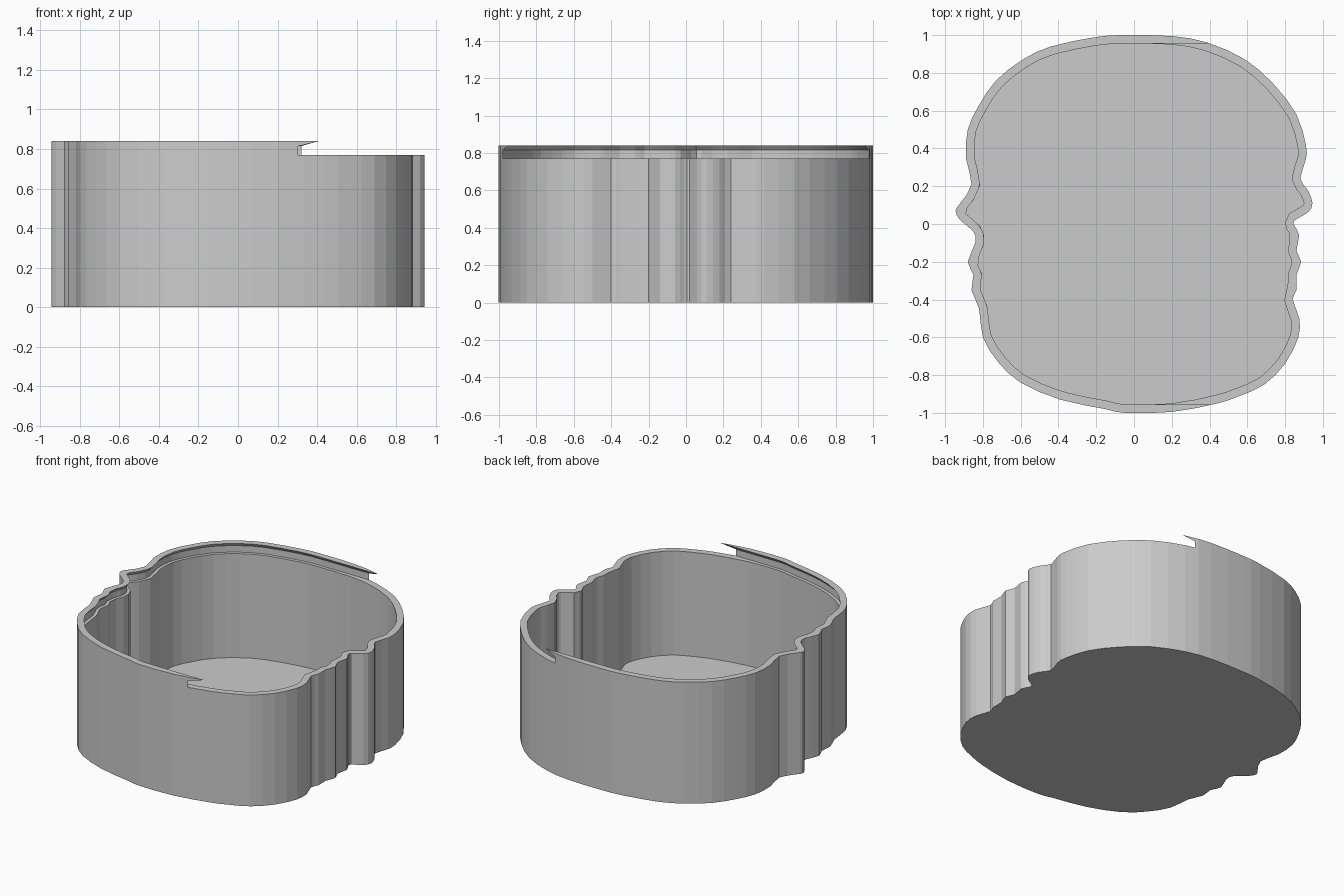
import bpy, bmesh, math
from mathutils import Vector, geometry

if "Cube" in bpy.data.objects:
    bpy.data.objects.remove(bpy.data.objects["Cube"])

HEIGHT, LEDGE, GROOVE_TOP, FLOOR = 0.84, 0.77, 0.815, 0.05
WALL, GROOVE = 0.045, 0.023

# Outline of each side from back to front, in hundredths
LEFT_SIDE = [(-5, 100), (-20, 99), (-44, 94), (-59, 87), (-73, 76), (-82, 63), (-88, 50),
             (-89, 35), (-86, 21), (-92, 11), (-94.5, 7), (-92, 2), (-85, -4), (-84, -10),
             (-88, -20), (-85, -27), (-86, -35), (-82, -45), (-80, -60), (-72, -73),
             (-60, -84), (-39, -93), (-15, -98), (-5, -100)]
RIGHT_SIDE = [(20, 99.5), (39, 96), (59, 87), (74, 74), (86, 58), (91, 42), (91, 34), (88, 24),
              (92, 18), (94.5, 11), (92, 6), (85, 2), (85, -1), (87.5, -6), (86, -14),
              (88.5, -20), (86, -27), (86, -35), (84, -40), (87.5, -50), (87, -60), (80, -74),
              (69, -85), (56, -91), (44, -95), (20, -99.5)]


def smooth_loop(points, steps=2):
    """Closed spline through the points."""
    p = [Vector(q) / 100 for q in points]
    out = []
    for i in range(len(p)):
        a, b, c, d = (p[(i + k - 1) % len(p)] for k in range(4))
        for s in range(steps):
            t = s / steps
            out.append(b + (c - a) * t / 2 + (2 * a - 5 * b + 4 * c - d) * t**2 / 2
                       + (3 * b - a - 3 * c + d) * t**3 / 2)
    return out


def distance(q, loop):
    best = 9.0
    for a, b in zip(loop, loop[1:] + loop[:1]):
        t = max(0, min(1, geometry.intersect_point_line(q, a, b)[1]))
        best = min(best, (a.lerp(b, t) - q).length)
    return best


def inset(loop, width):
    """Parallel loop inside a counter-clockwise loop, without overlaps."""
    out = []
    for i, p in enumerate(loop):
        d = (loop[(i + 1) % len(loop)] - loop[i - 1]).normalized()
        q = p + Vector((-d.y, d.x)) * width
        if distance(q, loop) > width * 0.96:
            out.append(q)
    return out


def slide_shape(width, steps=110):
    """Inset loop on the left, carried straight out through the other end."""
    side = sorted((q for q in inset(outline, width) if q.x < 0.1), key=lambda q: -q.y)
    top, bottom = side[0].y, side[-1].y
    ring = [Vector((1.3, top))]
    k = 0
    for i in range(steps + 1):
        y = (top + bottom) / 2 + (top - bottom) / 2 * math.cos(math.pi * i / steps)
        while k < len(side) - 2 and side[k + 1].y > y:
            k += 1
        a, b = side[k], side[k + 1]
        t = (a.y - y) / max(a.y - b.y, 1e-6)
        ring.append(Vector((a.x + (b.x - a.x) * max(0, min(1, t)), y)))
    return ring + [Vector((1.3, bottom))]


def loft(name, rings):
    """Closed solid through (loop, height) rings."""
    bm = bmesh.new()
    rows = [[bm.verts.new((q.x, q.y, z)) for q in loop] for loop, z in rings]
    for low, high in zip(rows, rows[1:]):
        for i in range(len(low)):
            j = (i + 1) % len(low)
            bm.faces.new((low[i], low[j], high[j], high[i]))
    bm.faces.new(rows[0][::-1])
    bm.faces.new(rows[-1])
    bmesh.ops.recalc_face_normals(bm, faces=bm.faces)
    mesh = bpy.data.meshes.new(name)
    bm.to_mesh(mesh)
    bm.free()
    obj = bpy.data.objects.new(name, mesh)
    bpy.context.collection.objects.link(obj)
    return obj


grey = bpy.data.materials.new("plain_grey")
grey.use_nodes = True
grey.diffuse_color = (0.6, 0.6, 0.6, 1)
grey.node_tree.nodes["Principled BSDF"].inputs["Base Color"].default_value = (0.6, 0.6, 0.6, 1)

# Solid box body
outline = smooth_loop(LEFT_SIDE + RIGHT_SIDE[::-1])
body = loft("box_body", [(outline, 0), (outline, HEIGHT)])
body.data.materials.append(grey)

# Inner cavity, and tapered groove for a sliding lid, open on the left
cavity = inset(outline, WALL)
wide, narrow = slide_shape(GROOVE), slide_shape(WALL)
cutters = [loft("cavity_cutter", [(cavity, FLOOR), (cavity, LEDGE + 0.02)]),
           loft("lid_groove_cutter", [(wide, LEDGE), (wide, GROOVE_TOP),
                                      (narrow, HEIGHT), (narrow, HEIGHT + 0.1)])]
for cutter in cutters:
    cutter.data.materials.append(grey)
    cut = body.modifiers.new(cutter.name, "BOOLEAN")
    cut.operation, cut.solver, cut.object = "DIFFERENCE", "EXACT", cutter
    bpy.context.view_layer.objects.active = body
    bpy.ops.object.modifier_apply(modifier=cut.name)
    bpy.data.objects.remove(cutter)
